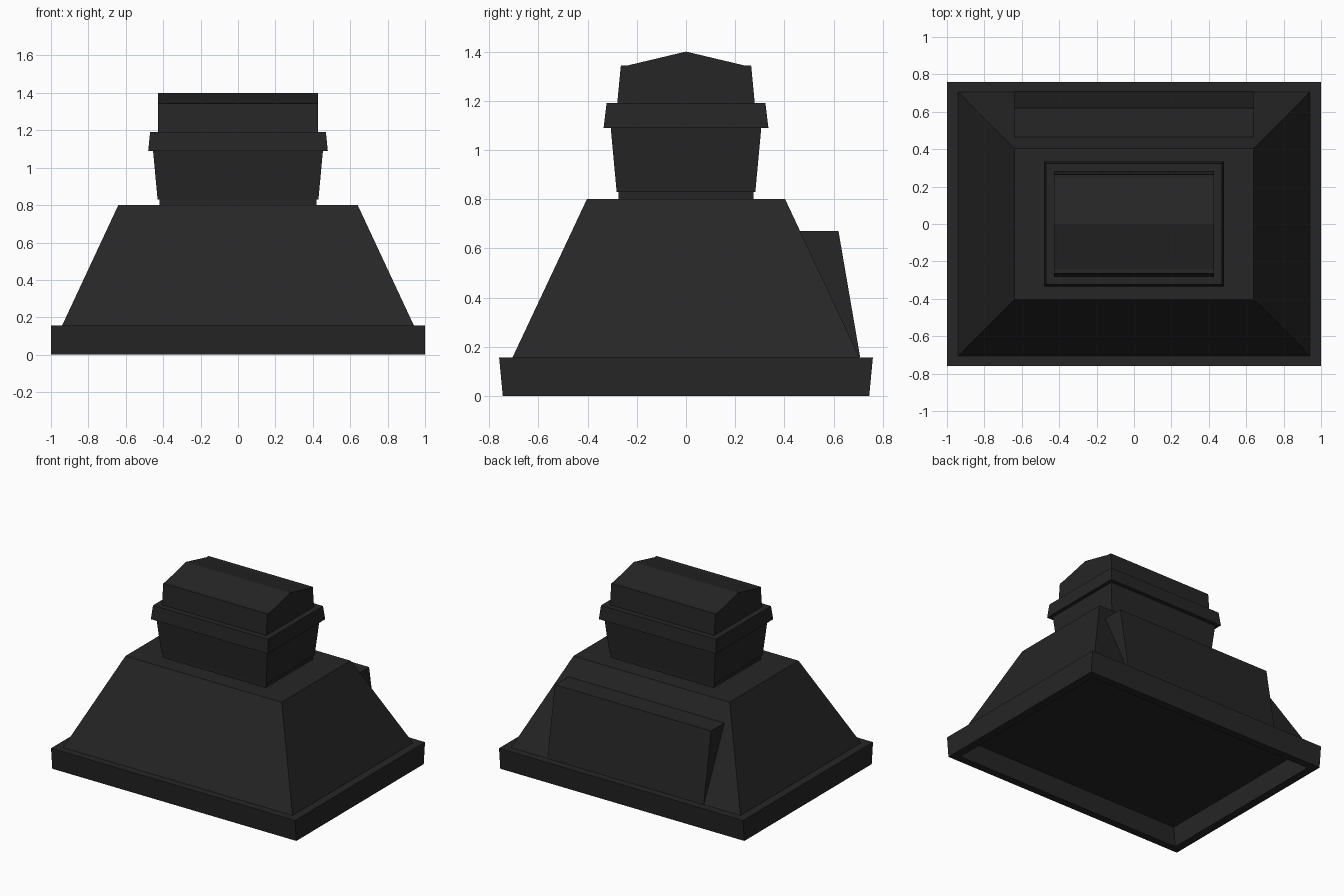
import bpy, bmesh

# Remove the default object
if "Cube" in bpy.data.objects:
    bpy.data.objects.remove(bpy.data.objects["Cube"], do_unlink=True)

# Single charcoal colour
charcoal = bpy.data.materials.new("charcoal")
charcoal.use_nodes = True
charcoal.diffuse_color = (0.019, 0.019, 0.019, 1)
shader = next(n for n in charcoal.node_tree.nodes if n.type == 'BSDF_PRINCIPLED')
shader.inputs["Base Color"].default_value = charcoal.diffuse_color


def finish(name, bm):
    bmesh.ops.remove_doubles(bm, verts=bm.verts, dist=0.0001)
    bmesh.ops.recalc_face_normals(bm, faces=bm.faces)
    mesh = bpy.data.meshes.new(name)
    bm.to_mesh(mesh)
    bm.free()
    mesh.materials.append(charcoal)
    obj = bpy.data.objects.new(name, mesh)
    bpy.context.collection.objects.link(obj)
    return obj


def stack(name, rings, capped=True):
    """Rectangular rings (z, half width, half depth) joined in order."""
    bm = bmesh.new()
    loops = [[bm.verts.new((sx * hx, sy * hy, z))
              for sx, sy in ((-1, -1), (1, -1), (1, 1), (-1, 1))]
             for z, hx, hy in rings]
    for low, high in zip(loops, loops[1:]):
        for i in range(4):
            j = (i + 1) % 4
            bm.faces.new((low[i], low[j], high[j], high[i]))
    if capped:
        bm.faces.new(loops[0])
        bm.faces.new(loops[-1])
    return finish(name, bm)


def prism(name, profile, half_width):
    """Side profile of (y, z) points extruded along x."""
    bm = bmesh.new()
    face = bm.faces.new([bm.verts.new((-half_width, y, z)) for y, z in profile])
    result = bmesh.ops.extrude_face_region(bm, geom=[face])
    moved = [v for v in result["geom"] if isinstance(v, bmesh.types.BMVert)]
    bmesh.ops.translate(bm, verts=moved, vec=(2 * half_width, 0, 0))
    return finish(name, bm)


# Hollow rim around the foot
stack("base_rim", [(0.157, 0.94, 0.705), (0, 0.94, 0.69), (0, 1, 0.745),
                   (0.157, 1, 0.76), (0.157, 0.94, 0.705)], capped=False)

# Sloping body, whose underside closes the rim
stack("body", [(0.157, 0.94, 0.705), (0.8, 0.64, 0.403)])

# Wedge box on the back slope
prism("back_wedge", [(0.6, 0.158), (0.708, 0.158), (0.62, 0.67), (0.42, 0.67)], 0.64)

# Upper housing: neck, flared box and collar
stack("neck", [(0.79, 0.42, 0.275), (0.84, 0.42, 0.275)])
stack("flared_box", [(0.83, 0.43, 0.282), (1.1, 0.455, 0.307)])
stack("collar", [(1.09, 0.48, 0.335), (1.19, 0.47, 0.323)])

# Gabled cap with small shoulders
half = [(0.28, 1.185), (0.265, 1.343), (0.24, 1.343)]
prism("gabled_cap", half + [(0, 1.4)] + [(-y, z) for y, z in reversed(half)], 0.427)
